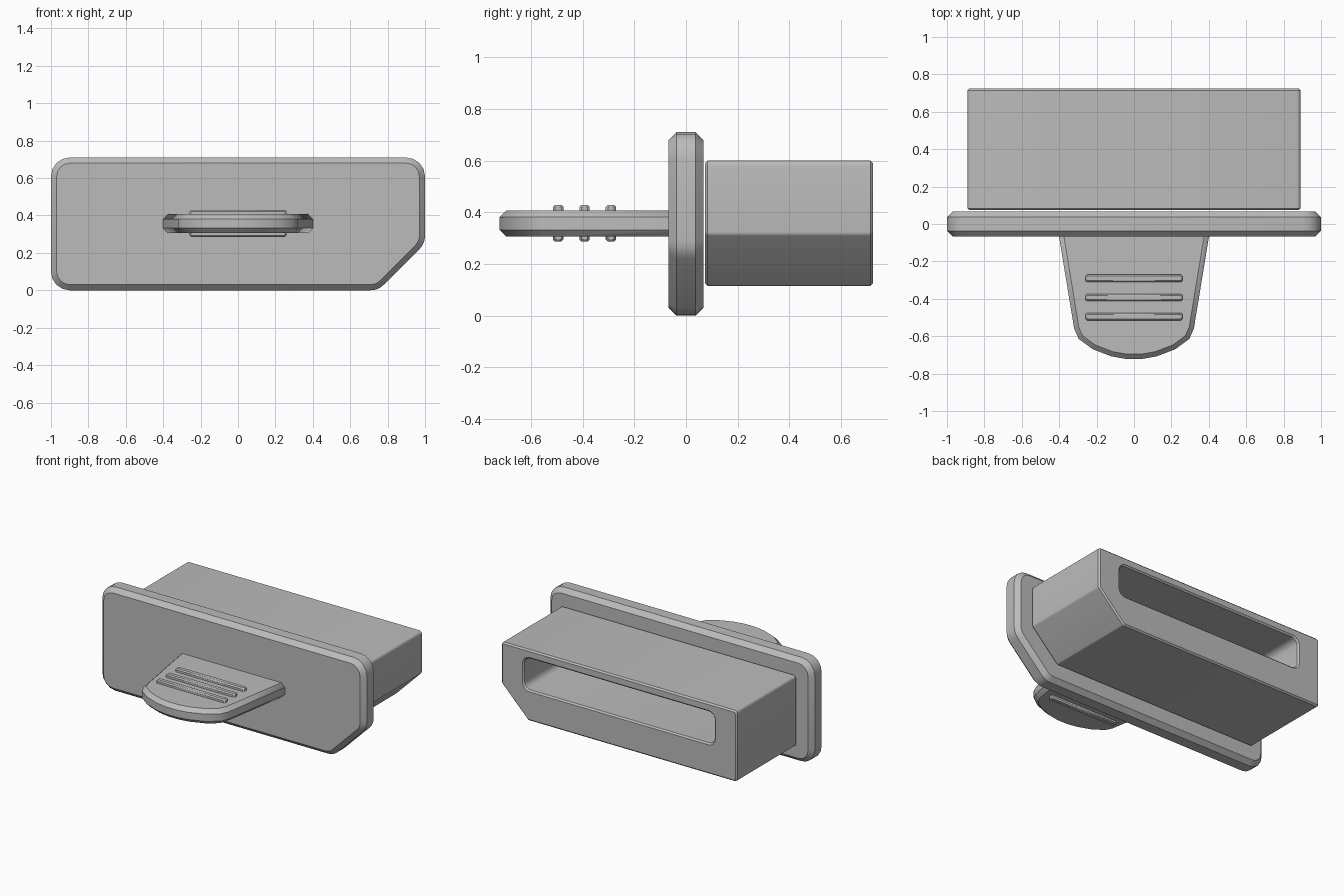
import bpy, bmesh, math
from mathutils import Vector

if "Cube" in bpy.data.objects:
    bpy.data.objects.remove(bpy.data.objects["Cube"], do_unlink=True)

grey = bpy.data.materials.new("matte grey")
grey.use_nodes = True
grey.diffuse_color = (0.5, 0.5, 0.5, 1)
grey.node_tree.nodes["Principled BSDF"].inputs["Base Color"].default_value = (0.5, 0.5, 0.5, 1)


def rounded(corners, radius, steps=4):
    """Replace each corner of a convex outline with a tangent arc."""
    out = []
    n = len(corners)
    for i in range(n):
        p = Vector(corners[i])
        a = (Vector(corners[i - 1]) - p).normalized()
        b = (Vector(corners[(i + 1) % n]) - p).normalized()
        half = a.angle(b) / 2
        centre = p + (a + b).normalized() * radius / math.sin(half)
        start = p + a * radius / math.tan(half) - centre
        end = p + b * radius / math.tan(half) - centre
        sweep = start.angle(end)
        for k in range(steps + 1):
            t = k / steps
            v = (start * math.sin((1 - t) * sweep) + end * math.sin(t * sweep)) / math.sin(sweep)
            out.append(tuple(centre + v))
    return out


def box_outline(x, low, high):
    return [(-x, low), (x, low), (x, high), (-x, high)]


def prism(name, outline, low, high, axis):
    """Extrude an outline along y (outline in x, z) or z (outline in x, y)."""
    bm = bmesh.new()
    place = (lambda u, v, d: (u, d, v)) if axis == "y" else (lambda u, v, d: (u, v, d))
    base = bm.faces.new([bm.verts.new(place(u, v, low)) for u, v in outline])
    grown = bmesh.ops.extrude_face_region(bm, geom=[base])["geom"]
    verts = [g for g in grown if isinstance(g, bmesh.types.BMVert)]
    bmesh.ops.translate(bm, verts=verts, vec=place(0, 0, high - low))
    if not any(len(f.verts) == len(outline) and base.is_valid and f == base for f in bm.faces):
        bm.faces.new([v for v in bm.verts if v not in verts])
    bmesh.ops.recalc_face_normals(bm, faces=bm.faces)
    mesh = bpy.data.meshes.new(name)
    bm.to_mesh(mesh)
    bm.free()
    mesh.materials.append(grey)
    obj = bpy.data.objects.new(name, mesh)
    bpy.context.collection.objects.link(obj)
    return obj


def finish(obj, bevel, cutter=None):
    """Cut, chamfer the sharp rims and shade."""
    bpy.ops.object.select_all(action="DESELECT")
    bpy.context.view_layer.objects.active = obj
    obj.select_set(True)
    if cutter:
        cut = obj.modifiers.new("cut", "BOOLEAN")
        cut.operation, cut.object = "DIFFERENCE", cutter
        bpy.ops.object.modifier_apply(modifier="cut")
        bpy.data.objects.remove(cutter, do_unlink=True)
    rim = obj.modifiers.new("rim", "BEVEL")
    rim.width, rim.segments = bevel, 1
    rim.limit_method, rim.angle_limit = "ANGLE", math.radians(60)
    bpy.ops.object.modifier_apply(modifier="rim")
    bpy.ops.object.shade_smooth_by_angle(angle=math.radians(40))


# Face plate with one cut corner
plate = [(-1, 0), (0.75, 0), (1, 0.25), (1, 0.71), (-1, 0.71)]
finish(prism("face_plate", rounded(plate, 0.1), -0.067, 0.067, "y"), 0.03)

# Plug body with a deep slot in its back
body = [(-0.89, 0.115), (0.69, 0.115), (0.89, 0.315), (0.89, 0.6), (-0.89, 0.6)]
slot = prism("slot_cutter", rounded(box_outline(0.72, 0.325, 0.54), 0.045), 0.15, 0.9, "y")
slot.hide_render = True
finish(prism("plug_body", rounded(body, 0.02), 0.074, 0.725, "y"), 0.01, slot)

# Tapered pull tab with a curved front edge
side = [(0.407, -0.03), (0.32, -0.56), (0.295, -0.615), (0.22, -0.67), (0.12, -0.708), (0.04, -0.722)]
tab = side + [(-x, y) for x, y in reversed(side)]
finish(prism("pull_tab", tab, 0.306, 0.407, "z"), 0.026)

# Grip ribs standing proud of both sides of the tab
for i in range(3):
    y = -0.495 + 0.102 * i
    rib = prism(f"grip_rib_{i + 1}", box_outline(0.26, y - 0.02, y + 0.02), 0.286, 0.429, "z")
    finish(rib, 0.008)
